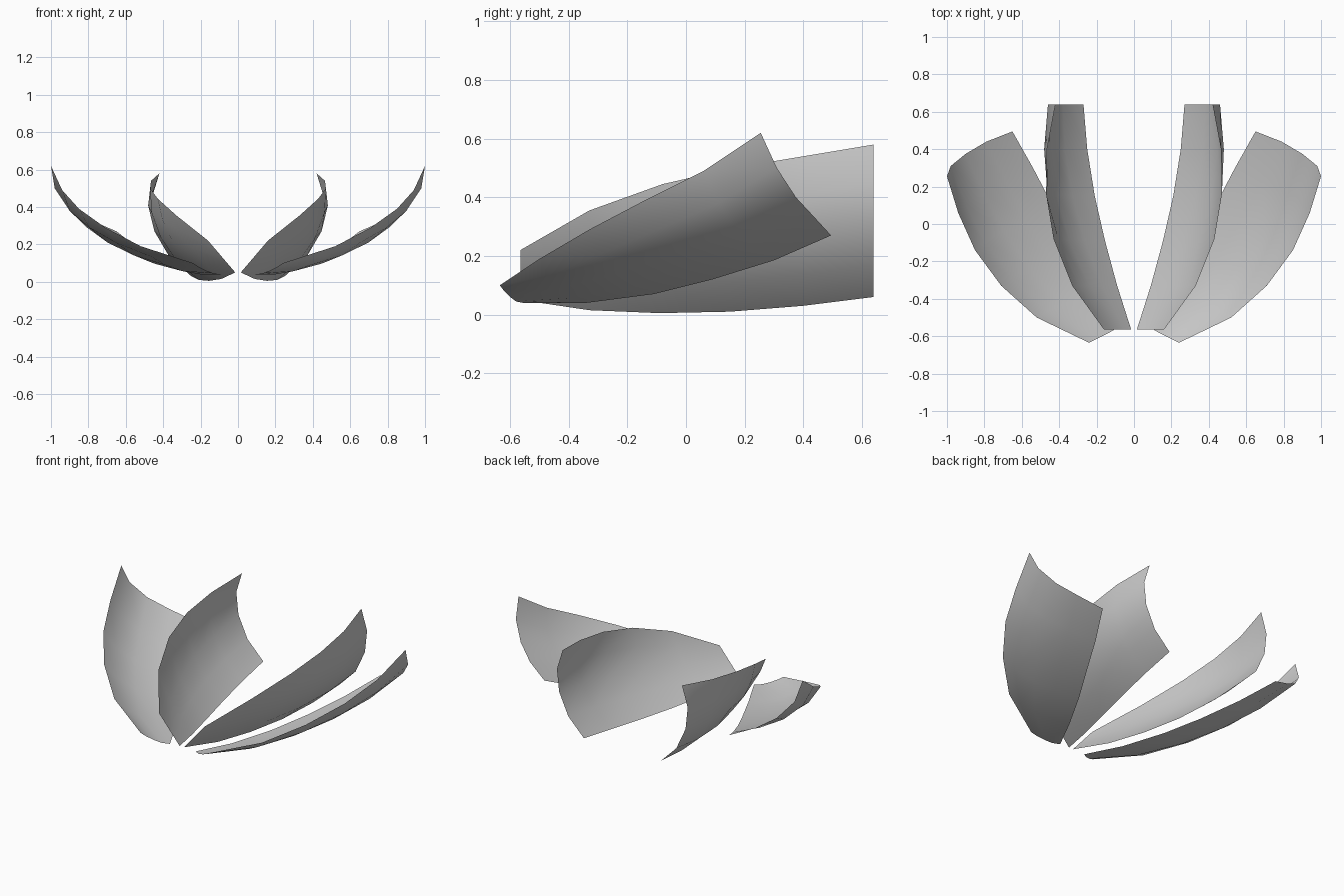
import bpy
import bmesh
from mathutils import Vector

cube = bpy.data.objects.get("Cube")
if cube:
    bpy.data.objects.remove(cube)

# One plain grey for every plate
grey = bpy.data.materials.new("plain_grey")
colour = (0.6, 0.6, 0.6, 1.0)
grey.diffuse_color = colour
grey.use_nodes = True
grey.node_tree.nodes["Principled BSDF"].inputs["Base Color"].default_value = colour


def straight(start, end, steps):
    """Evenly spaced points on a line, both ends included."""
    a, b = Vector(start), Vector(end)
    return [a.lerp(b, i / steps) for i in range(steps + 1)]


def curved_patch(upper, lower, front, back, bulge):
    """Rows of points filling the four border curves, swollen in the middle."""
    upper, lower, front, back = [[Vector(p) for p in c] for c in (upper, lower, front, back)]
    rows = []
    for i in range(len(upper)):
        u = i / (len(upper) - 1)
        row = []
        for j in range(len(front)):
            v = j / (len(front) - 1)
            along = upper[i].lerp(lower[i], v)
            across = front[j].lerp(back[j], u)
            corners = upper[0].lerp(lower[0], v).lerp(upper[-1].lerp(lower[-1], v), u)
            swell = 16 * u * v * (1 - u) * (1 - v)
            row.append(along + across - corners + Vector(bulge) * swell)
        rows.append(row)
    return rows


def add_plate(name, rows, side):
    """Build a smooth sheet from rows of points; side mirrors it in x."""
    bm = bmesh.new()
    grid = [[bm.verts.new((side * p.x, p.y, p.z)) for p in row] for row in rows]
    for near, far in zip(grid, grid[1:]):
        for j in range(len(near) - 1):
            quad = [near[j], near[j + 1], far[j + 1], far[j]]
            face = bm.faces.new(quad if side > 0 else quad[::-1])
            face.smooth = True
    mesh = bpy.data.meshes.new(name)
    bm.to_mesh(mesh)
    bm.free()
    mesh.materials.append(grey)
    plate = bpy.data.objects.new(name, mesh)
    bpy.context.collection.objects.link(plate)


# Wide outer plate: rising rim, straight-sided inner edge, curved ends
outer_upper = [(.24, -.635, .1), (.52, -.5, .19), (.71, -.33, .29),
               (.85, -.14, .39), (.94, .06, .49), (1, .255, .62)]
outer_lower = [(.09, -.555, .04), (.2, -.34, .04), (.32, -.11, .07),
               (.43, .09, .12), (.54, .3, .185), (.65, .495, .27)]
outer_front = [outer_upper[0], (.21, -.62, .08), (.17, -.6, .06),
               (.13, -.58, .045), outer_lower[0]]
outer_back = [outer_upper[-1], (.98, .31, .5), (.9, .375, .4),
              (.79, .44, .33), outer_lower[-1]]
outer = curved_patch(outer_upper, outer_lower, outer_front, outer_back, (.01, -.01, -.015))

# Narrow inner plate: upright, cut square at both ends
inner_upper = [(.16, -.565, .22), (.33, -.33, .355), (.43, -.08, .445),
               (.47, .16, .5), (.465, .4, .54), (.42, .64, .58)]
inner_lower = [(.015, -.565, .05), (.09, -.33, .015), (.155, -.09, .005),
               (.21, .15, .01), (.25, .4, .03), (.27, .64, .06)]
inner_front = straight(inner_upper[0], inner_lower[0], 4)
inner_back = [inner_upper[-1], (.46, .64, .45), (.445, .64, .31),
              (.38, .64, .17), inner_lower[-1]]
inner = curved_patch(inner_upper, inner_lower, inner_front, inner_back, (.015, 0, -.01))

for side, label in ((1, "left"), (-1, "right")):
    add_plate(label + "_outer_plate", outer, side)
    add_plate(label + "_inner_plate", inner, side)
